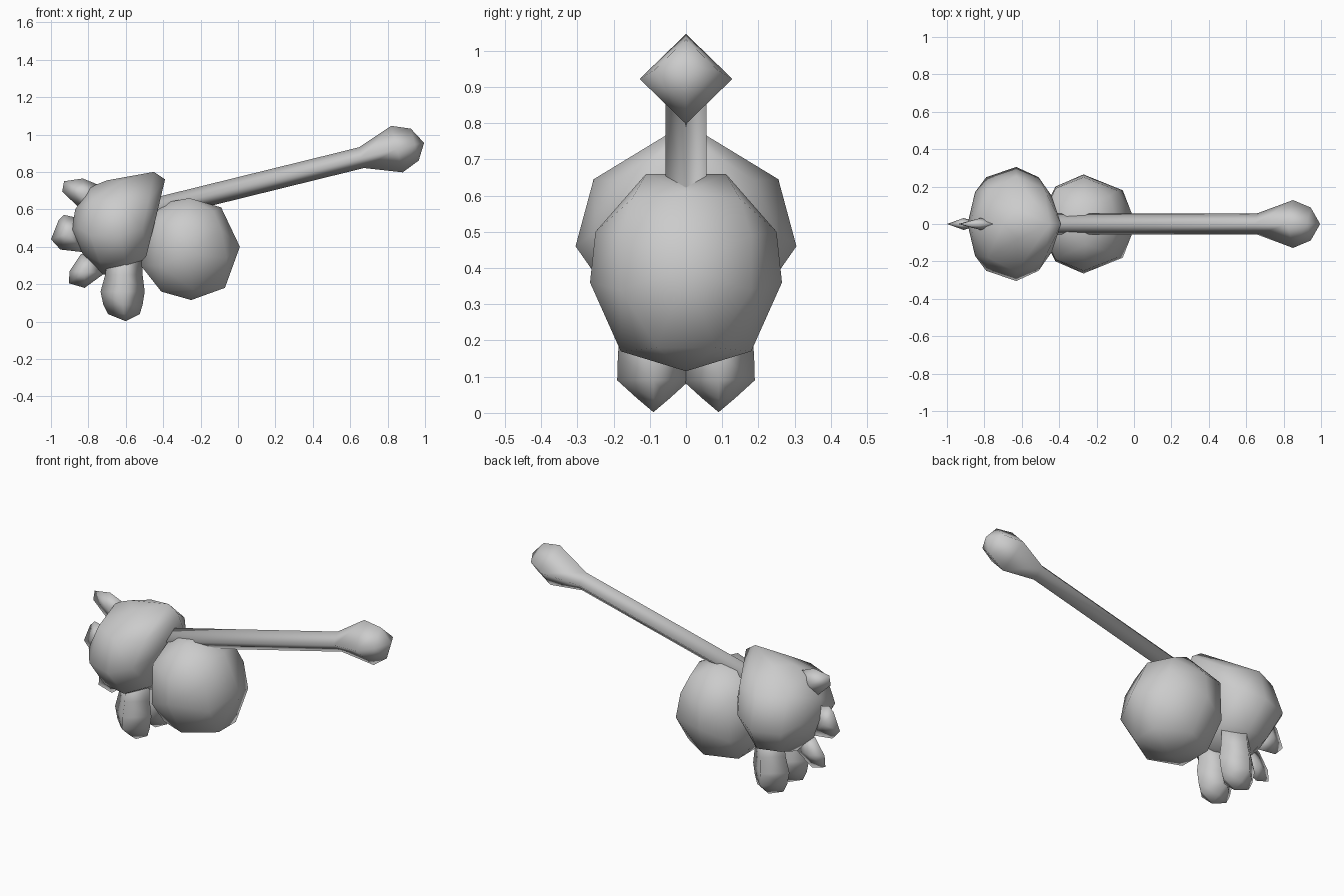
import bpy, bmesh, math
from mathutils import Vector

if "Cube" in bpy.data.objects:
    bpy.data.objects.remove(bpy.data.objects["Cube"])

grey = bpy.data.materials.new("stone_grey")
grey.diffuse_color = (0.6, 0.6, 0.6, 1)
grey.use_nodes = True
grey.node_tree.nodes["Principled BSDF"].inputs["Base Color"].default_value = grey.diffuse_color


def finish(bm, name):
    bmesh.ops.recalc_face_normals(bm, faces=bm.faces[:])
    for f in bm.faces:
        f.smooth = True
    me = bpy.data.meshes.new(name)
    bm.to_mesh(me)
    bm.free()
    me.materials.append(grey)
    ob = bpy.data.objects.new(name, me)
    bpy.context.collection.objects.link(ob)
    return ob


def hull(name, points):
    """Faceted solid from half points, mirrored across y."""
    bm = bmesh.new()
    for x, y, z in points:
        for s in ((1, -1) if y else (1,)):
            bm.verts.new((x, y * s, z))
    res = bmesh.ops.convex_hull(bm, input=bm.verts[:])
    junk = {v for v in res["geom_interior"] + res["geom_unused"]
            if isinstance(v, bmesh.types.BMVert) and not v.link_faces}
    bmesh.ops.delete(bm, geom=list(junk), context='VERTS')
    return finish(bm, name)


def diamond_loft(name, sections, u, v):
    """Four-sided limb; each section is (centre, half size along u, along v)."""
    bm = bmesh.new()
    rings = []
    for c, a, b in sections:
        c = Vector(c)
        rings.append([bm.verts.new(c + d) for d in (u * a, v * b, u * -a, v * -b)])
    for r, q in zip(rings, rings[1:]):
        for i in range(4):
            j = (i + 1) % 4
            bm.faces.new((r[i], r[j], q[j], q[i]))
    bm.faces.new(rings[0])
    bm.faces.new(rings[-1])
    bmesh.ops.remove_doubles(bm, verts=bm.verts[:], dist=0.0005)
    return finish(bm, name)


# Rear body ball
hull("rear_body", [
    (-.26, .11, .66), (-.09, 0, .61), (.01, 0, .40), (-.07, .08, .18),
    (-.25, 0, .115), (-.41, .1, .16), (-.27, .265, .36), (-.27, .25, .50),
    (-.09, .18, .49), (-.06, .18, .34), (-.24, .18, .17), (-.42, .19, .53),
    (-.42, .2, .30), (-.52, 0, .30), (-.50, 0, .5), (-.42, 0, .63),
    (-.13, .15, .59)])

# Front body with a raised rear crest
hull("front_body", [
    (-.45, 0, .80), (-.39, 0, .76), (-.70, 0, .755), (-.79, 0, .72),
    (-.87, 0, .60), (-.89, 0, .49), (-.83, 0, .36), (-.72, 0, .25),
    (-.56, 0, .27), (-.63, .305, .46), (-.63, .255, .645), (-.79, .25, .46),
    (-.85, .17, .50), (-.51, .25, .50), (-.44, .15, .55), (-.49, .12, .35),
    (-.60, .20, .31), (-.74, .18, .32), (-.78, .18, .65), (-.62, .08, .75),
    (-.48, .19, .64)])

# Long tail with a club end
slope = math.atan(.247)
up = Vector((-math.sin(slope), 0, math.cos(slope)))
side = Vector((0, 1, 0))
diamond_loft("tail", [((x, 0, z), h, h) for x, z, h in (
    (-.46, .60, .057), (.66, .876, .057), (.85, .922, .128),
    (.945, .946, .088), (.995, .955, 0))], up, side)

# Pair of feet
for s, n in ((1, "left_foot"), (-1, "right_foot")):
    diamond_loft(n, [((x, s * .09, z), a, b) for x, z, a, b in (
        (-.605, .36, .09, .085), (-.61, .25, .10, .09), (-.617, .16, .118, .098),
        (-.615, .09, .105, .10), (-.61, .04, .085, .045), (-.60, .002, 0, 0))],
        Vector((1, 0, 0)), side)

# Thin fins down the front
fins = {
    "upper_fin": ([(-.93, .75), (-.83, .765), (-.72, .72), (-.74, .58),
                   (-.82, .58), (-.94, .695)], (-.82, .68)),
    "middle_fin": ([(-1, .44), (-.96, .54), (-.93, .57), (-.84, .55),
                    (-.82, .37), (-.95, .385)], (-.91, .47)),
    "lower_fin": ([(-.90, .27), (-.905, .205), (-.82, .18), (-.71, .26),
                   (-.76, .38), (-.84, .36)], (-.82, .265)),
}
for name, (outline, mid) in fins.items():
    hull(name, [(x, 0, z) for x, z in outline] + [(mid[0], .032, mid[1])])
